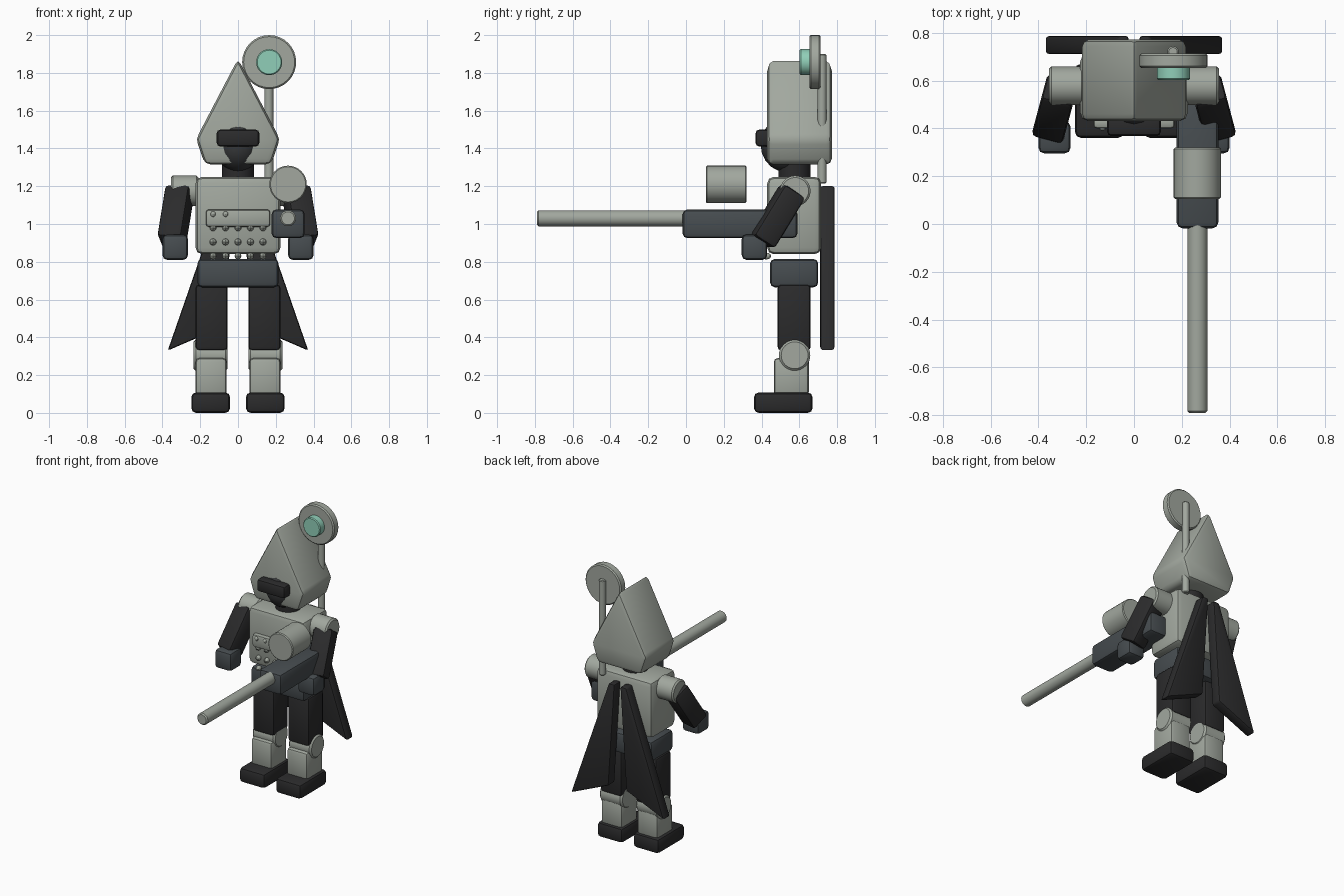
import bpy, bmesh, math
from mathutils import Vector, Matrix

if "Cube" in bpy.data.objects:
    bpy.data.objects.remove(bpy.data.objects["Cube"])


def mat(name, r, g, b):
    m = bpy.data.materials.new(name)
    m.diffuse_color = (r, g, b, 1)
    m.use_nodes = True
    m.node_tree.nodes["Principled BSDF"].inputs["Base Color"].default_value = m.diffuse_color
    return m


GREY = mat("armour_grey", 0.36, 0.39, 0.345)
SLATE = mat("slate", 0.062, 0.073, 0.08)
BLACK = mat("cloth_black", 0.024, 0.024, 0.025)
FACE = mat("mask_dark", 0.04, 0.042, 0.044)
MINT = mat("mint", 0.28, 0.62, 0.48)


def finish(bm, name, material, bevel=0.0, segments=2):
    """Bevel the hard edges and turn the bmesh into a shaded object."""
    bmesh.ops.recalc_face_normals(bm, faces=bm.faces)
    if bevel:
        hard = [e for e in bm.edges if e.calc_face_angle(0) > 0.5]
        bmesh.ops.bevel(bm, geom=hard, offset=bevel, segments=segments,
                        profile=0.5, affect='EDGES', clamp_overlap=True)
    me = bpy.data.meshes.new(name)
    bm.to_mesh(me)
    bm.free()
    me.materials.append(material)
    ob = bpy.data.objects.new(name, me)
    bpy.context.collection.objects.link(ob)
    bpy.ops.object.select_all(action='DESELECT')
    ob.select_set(True)
    bpy.context.view_layer.objects.active = ob
    bpy.ops.object.shade_smooth_by_angle(angle=math.radians(35))
    return ob


def box(name, x, y, z, material, bevel=0.025):
    """Box from (min, max) ranges."""
    bm = bmesh.new()
    bmesh.ops.create_cube(bm, size=1)
    for v in bm.verts:
        v.co = [(lo + hi) / 2 + c * (hi - lo) for c, (lo, hi) in zip(v.co, (x, y, z))]
    return finish(bm, name, material, bevel)


def between(p, q):
    """Matrix placing a z-aligned unit at the middle of p and q, pointing along them."""
    p, q = Vector(p), Vector(q)
    return Matrix.Translation((p + q) / 2) @ (q - p).to_track_quat('Z', 'Y').to_matrix().to_4x4()


def cylinder(name, p, q, radius, material, bevel=0.006, sides=32):
    bm = bmesh.new()
    bmesh.ops.create_cone(bm, cap_ends=True, segments=sides, radius1=radius, radius2=radius,
                          depth=(Vector(q) - Vector(p)).length, matrix=between(p, q))
    return finish(bm, name, material, bevel, 1)


def beam(name, p, q, width, material, bevel=0.025):
    """Square-section box running from p to q."""
    bm = bmesh.new()
    length = (Vector(q) - Vector(p)).length
    bmesh.ops.create_cube(bm, size=1)
    bmesh.ops.scale(bm, vec=(width, width, length), verts=bm.verts)
    bmesh.ops.transform(bm, matrix=between(p, q), verts=bm.verts)
    return finish(bm, name, material, bevel)


def prism(name, profile, y0, y1, material, bevel):
    """Extrude an xz profile along y."""
    bm = bmesh.new()
    face = bm.faces.new([bm.verts.new((x, y0, z)) for x, z in profile])
    ext = bmesh.ops.extrude_face_region(bm, geom=[face])
    bmesh.ops.translate(bm, vec=(0, y1 - y0, 0),
                        verts=[g for g in ext["geom"] if isinstance(g, bmesh.types.BMVert)])
    return finish(bm, name, material, bevel)


def ball(name, centre, radii, material, u=16, v=10):
    bm = bmesh.new()
    bmesh.ops.create_uvsphere(bm, u_segments=u, v_segments=v, radius=1)
    for vert in bm.verts:
        vert.co = [c + k * r for c, k, r in zip(centre, vert.co, radii)]
    return finish(bm, name, material)


# Body
box("torso", (-0.225, 0.225), (0.43, 0.715), (0.84, 1.25), GREY, 0.035)
box("belt", (-0.215, 0.215), (0.445, 0.70), (0.665, 0.815), SLATE, 0.025)
cylinder("neck", (0, 0.575, 1.24), (0, 0.575, 1.34), 0.085, BLACK)

# Legs, arms and cape halves, mirrored by sign
for s, side in ((-1, "left"), (1, "right")):
    def mx(a, b):
        return tuple(sorted((s * a, s * b)))

    box("thigh_" + side, mx(0.055, 0.225), (0.485, 0.66), (0.33, 0.68), BLACK, 0.02)
    cylinder("knee_" + side, (s * 0.055, 0.575, 0.305), (s * 0.235, 0.575, 0.305), 0.083, GREY, 0.012)
    box("shin_" + side, mx(0.06, 0.225), (0.465, 0.65), (0.09, 0.29), GREY, 0.02)
    box("boot_" + side, mx(0.042, 0.247), (0.36, 0.67), (0, 0.108), BLACK, 0.025)
    cylinder("shoulder_" + side, (s * 0.21, 0.578, 1.175), (s * 0.355, 0.578, 1.175), 0.081, GREY, 0.01)
    beam("arm_" + side, (s * 0.308, 0.565, 1.175), (s * 0.352, 0.40, 0.905), 0.135, BLACK, 0.02)
    box("hand_" + side, mx(0.265, 0.40), (0.295, 0.43), (0.81, 0.945), SLATE, 0.025)
    prism("cape_" + side, [(s * 0.022, 1.2), (s * 0.07, 1.2), (s * 0.372, 0.33), (s * 0.07, 0.46)],
          0.71, 0.787, BLACK, 0.012)

# Pointed hood with masked face
prism("hood", [(0, 1.875), (-0.222, 1.45), (-0.175, 1.315), (0.175, 1.315), (0.222, 1.45)],
      0.43, 0.772, GREY, 0.03)
ball("face", (0, 0.53, 1.42), (0.122, 0.135, 0.145), FACE)
box("visor", (-0.113, 0.113), (0.368, 0.46), (1.41, 1.50), BLACK, 0.02)

# Chest plate and rows of studs
box("chest_plate", (-0.17, 0.17), (0.40, 0.45), (0.985, 1.077), GREY, 0.015)
for row, z in enumerate((0.98, 0.905, 0.83)):
    for i in range(-2, 3):
        ball("stud_%d_%d" % (row, i + 2), (i * 0.066, 0.425, z), (0.018, 0.026, 0.018), GREY, 8, 6)
for x in (-0.132, -0.066):
    ball("plate_stud", (x, 0.402, 1.052), (0.015, 0.012, 0.015), GREY, 8, 6)

# Long weapon with drum above it
box("weapon_body", (0.178, 0.353), (-0.018, 0.59), (0.925, 1.077), SLATE, 0.025)
cylinder("barrel", (0.265, -0.79, 1.03), (0.265, 0.02, 1.03), 0.042, GREY, 0.008)
cylinder("weapon_drum", (0.265, 0.105, 1.21), (0.265, 0.32, 1.21), 0.099, GREY)

# Antenna with dish and glowing lens
cylinder("antenna_rod", (0.163, 0.72, 1.215), (0.163, 0.72, 1.90), 0.024, GREY, 0.006, 16)
cylinder("antenna_dish", (0.165, 0.653, 1.857), (0.165, 0.713, 1.857), 0.143, GREY, 0.008)
cylinder("antenna_lens", (0.165, 0.602, 1.857), (0.165, 0.665, 1.857), 0.069, MINT)
